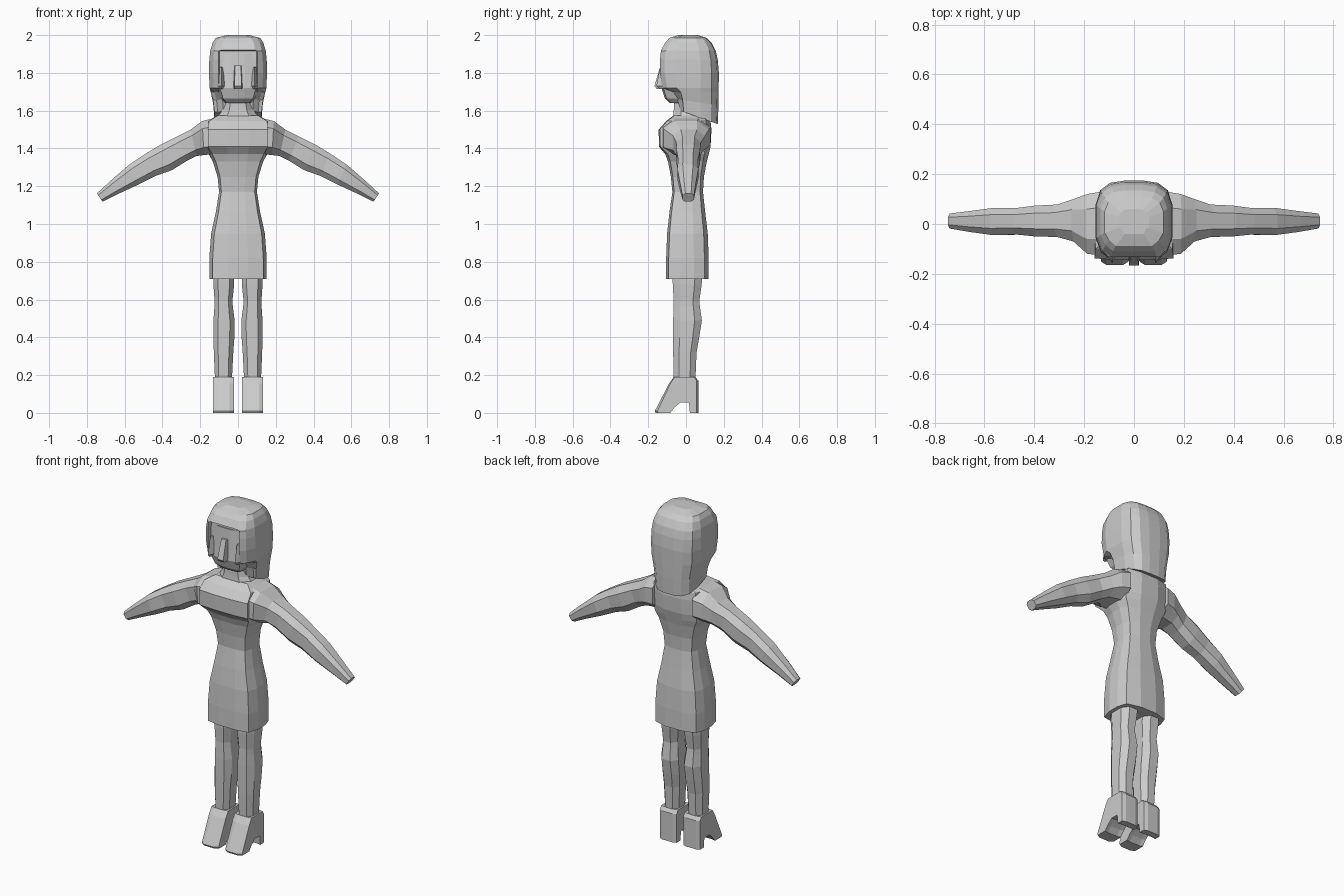
import bpy, bmesh
from mathutils import Vector

grey = bpy.data.materials.new("plain grey")
grey.diffuse_color = (0.6, 0.6, 0.6, 1)


def finish(name, bm):
    bmesh.ops.recalc_face_normals(bm, faces=bm.faces[:])
    me = bpy.data.meshes.new(name)
    bm.to_mesh(me)
    bm.free()
    ob = bpy.data.objects.new(name, me)
    me.materials.append(grey)
    bpy.context.collection.objects.link(ob)
    return ob


def loft(name, rings):
    """Skin a list of equally sized closed rings and cap both ends."""
    bm = bmesh.new()
    vs = [[bm.verts.new(p) for p in r] for r in rings]
    n = len(vs[0])
    for a, b in zip(vs, vs[1:]):
        for i in range(n):
            j = (i + 1) % n
            bm.faces.new((a[i], a[j], b[j], b[i]))
    bm.faces.new(vs[0])
    bm.faces.new(vs[-1])
    return finish(name, bm)


def mirrored(half):
    return half + [(-x, y) for x, y in reversed(half)]


# unit cross-sections, front at -y
BODY = mirrored([(.35, -1), (.88, -.88), (1, -.3), (1, .3), (.88, .8), (.35, 1)])
CHEST = mirrored([(.35, -1), (.96, -.95), (1, -.3), (1, .3), (.85, .8), (.35, 1)])
LIMB = mirrored([(.55, -1), (1, -.5), (1, .5), (.5, 1)])


def ring(shape, z, hw, y0, y1, cx=0):
    c, d = (y0 + y1) / 2, (y1 - y0) / 2
    return [(cx + x * hw, c + y * d, z) for x, y in shape]


# dress with bust, waist and flared hem: z, half width, front y, back y
dress = [(.71, .152, -.105, .12), (.82, .152, -.105, .12), (.95, .142, -.10, .115),
         (1.06, .118, -.088, .102), (1.17, .10, -.072, .09), (1.25, .108, -.08, .095),
         (1.33, .133, -.095, .11), (1.37, .155, -.11, .12)]
chest = [(1.41, .165, -.143, .13), (1.50, .165, -.145, .135), (1.545, .16, -.105, .13),
         (1.575, .11, -.065, .115)]
loft("dress", [ring(BODY, *r) for r in dress] + [ring(CHEST, *r) for r in chest])

# neck
loft("neck", [ring(LIMB, *r) for r in
              [(1.55, .12, -.07, .11), (1.60, .085, -.065, .09), (1.70, .055, -.06, .06)]])

# arms: x, low z, high z, front y, back y, slant in x from low to high edge
arm = [(.13, 1.37, 1.56, -.125, .13, 0), (.185, 1.365, 1.545, -.12, .12, .01),
       (.235, 1.36, 1.50, -.07, .10, .03), (.295, 1.335, 1.465, -.052, .078, .05),
       (.38, 1.285, 1.42, -.05, .074, .06), (.46, 1.255, 1.375, -.042, .064, .05),
       (.55, 1.21, 1.315, -.045, .065, .05), (.65, 1.16, 1.235, -.032, .052, .035),
       (.732, 1.118, 1.162, -.018, .042, .03)]
for s, side in ((1, "left"), (-1, "right")):
    rings = []
    for x, z0, z1, y0, y1, sl in arm:
        rings.append([(s * (x + u * sl / 2), (y0 + y1) / 2 + v * (y1 - y0) / 2,
                       (z0 + z1) / 2 + u * (z1 - z0) / 2) for u, v in LIMB])
    loft(side + "_arm", rings)

    # legs: z, inner x, outer x, front y, back y
    leg = [(.76, .02, .13, -.072, .09), (.68, .02, .13, -.07, .083),
           (.59, .03, .124, -.065, .07), (.56, .027, .125, -.066, .074),
           (.49, .018, .13, -.068, .084), (.40, .019, .13, -.068, .07),
           (.32, .025, .128, -.068, .056), (.18, .032, .122, -.065, .05)]
    loft(side + "_leg", [ring(LIMB, z, (b - a) / 2, y0, y1, s * (a + b) / 2)
                         for z, a, b, y0, y1 in leg])

    # high-heeled shoe: side profile swept across, with bevelled flanks
    prof = [(-.065, .19), (-.09, .155), (-.165, .01), (-.16, 0), (-.09, 0), (-.065, .03),
            (-.03, .055), (.02, .055), (.025, 0), (.065, 0), (.065, .17), (.05, .19)]
    rings = []
    for x, k in ((.022, .9), (.045, 1), (.11, 1), (.132, .9)):
        rings.append([(s * x, -.02 + (y + .02) * k, z) for y, z in prof])
    loft(side + "_shoe", rings)


# hair: helmet with a recessed face opening, falling long at the back
def hair_ring(z, w, front, notch, back, tilt=0):
    half = [(.04, notch), (.098 if notch > front else w * .55, notch),
            (.102 if notch > front else w * .62, front),
            (w * .86, front + .025), (w, front * .4), (w, back * .45),
            (w * .88, back * .78), (w * .62, back * .95), (w * .25, back)]
    return [(x, y, z - tilt * (y - front)) for x, y in mirrored(half)]


loft("hair", [hair_ring(*r) for r in [
    (1.60, .125, -.03, -.03, .168, .36), (1.66, .132, -.045, -.045, .172, .15),
    (1.70, .145, -.07, -.06, .173), (1.72, .15, -.125, -.105, .173),
    (1.80, .154, -.138, -.112, .174), (1.87, .152, -.138, -.112, .168),
    (1.915, .147, -.133, -.11, .158), (1.92, .146, -.132, -.132, .156),
    (1.96, .134, -.11, -.11, .135), (1.985, .118, -.088, -.088, .11),
    (2.0, .06, -.04, -.04, .06)]])

# face and jaw
loft("face", [ring(BODY, *r) for r in [
    (1.64, .068, -.085, .03), (1.665, .09, -.112, .04), (1.72, .108, -.13, .04),
    (1.78, .105, -.125, .04), (1.90, .094, -.118, .04)]])

# nose: wedge with its tip low
loft("nose", [[(x, y, z) for x, y in ((-w, -.10), (w, -.10), (w * .7, f), (-w * .7, f))]
              for z, w, f in ((1.715, .026, -.155), (1.73, .027, -.167), (1.84, .022, -.135))])

# pointed locks beside the cheeks
for s, side in ((1, "left"), (-1, "right")):
    loft(side + "_lock", [[(s * x, y, z) for x, y in
                           ((.09 - w, -.10), (.088, f), (.09 + w, -.10))]
                          for z, w, f in ((1.715, .02, -.14), (1.73, .03, -.157), (1.83, .012, -.137))])
